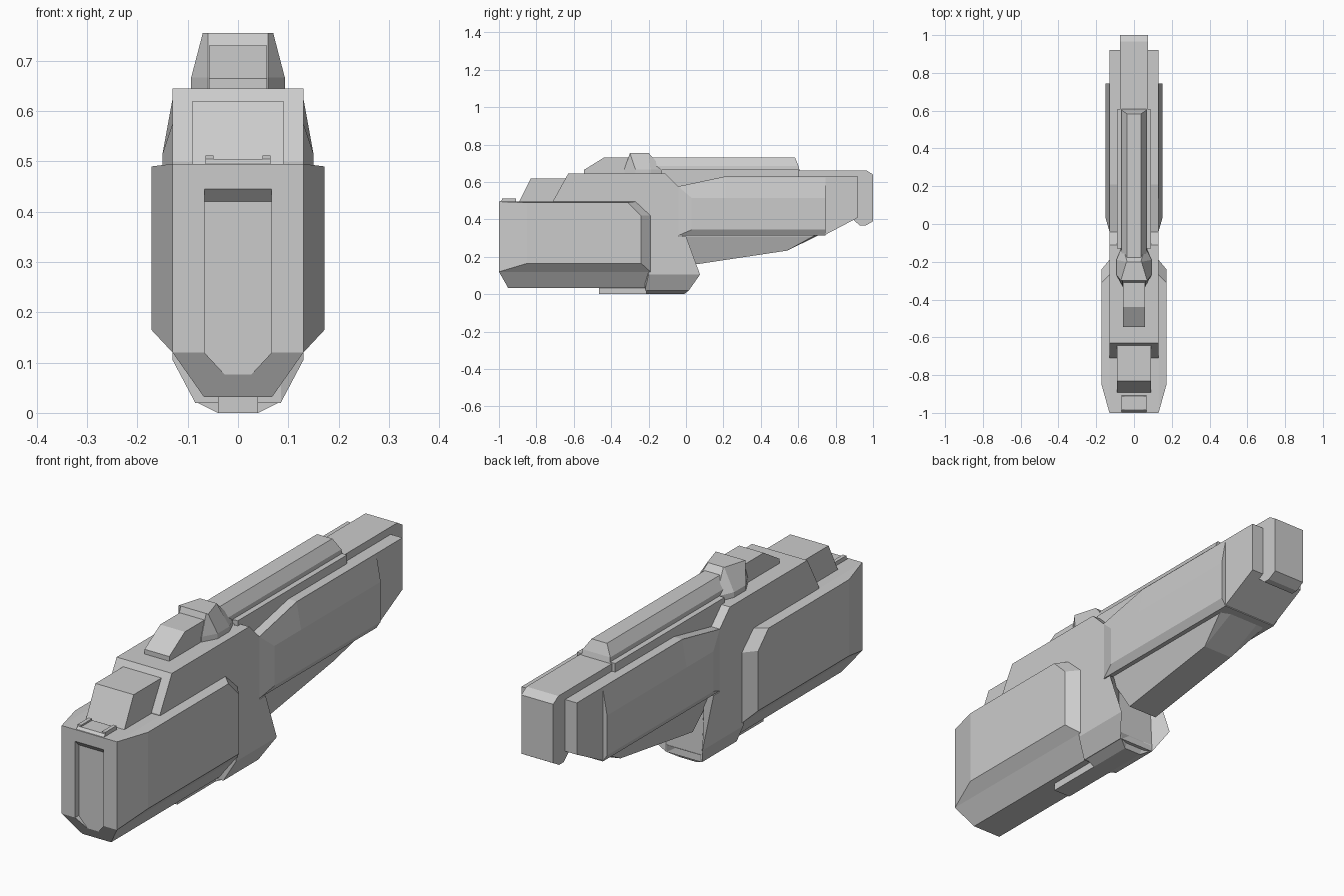
import bpy, bmesh


def skin(name, rings):
    """Flat-faced solid through rings that share a point count."""
    bm = bmesh.new()
    vs = [[bm.verts.new(p) for p in r] for r in rings]
    n = len(vs[0])
    for a, b in zip(vs, vs[1:]):
        for i in range(n):
            j = (i + 1) % n
            bm.faces.new((a[i], a[j], b[j], b[i]))
    bm.faces.new(vs[0])
    bm.faces.new(vs[-1])
    bmesh.ops.remove_doubles(bm, verts=bm.verts, dist=0.0005)
    bmesh.ops.recalc_face_normals(bm, faces=bm.faces)
    me = bpy.data.meshes.new(name)
    bm.to_mesh(me)
    bm.free()
    ob = bpy.data.objects.new(name, me)
    bpy.context.collection.objects.link(ob)
    return ob


def sides(name, *sections):
    """Side profiles (y, z) at half-widths from outside in, mirrored in x."""
    right = [[(x, y, z) for y, z in pts] for x, pts in sections]
    left = [[(-x, y, z) for x, y, z in r] for r in reversed(right)]
    return skin(name, right + left)


def box(name, hx, y0, y1, z0, z1):
    return sides(name, (hx, [(y0, z0), (y1, z0), (y1, z1), (y0, z1)]))


def levels(name, *sections):
    """Half outlines (x, y) at given heights, mirrored in x."""
    return skin(name, [[(x, y, z) for x, y in h] + [(-x, y, z) for x, y in reversed(h)]
                       for z, h in sections])


# Wide faceted rear housing
housing = sides(
    "rear_housing",
    (0.172, [(-0.85, 0.49), (-0.31, 0.49), (-0.24, 0.42), (-0.24, 0.165), (-0.85, 0.165), (-0.85, 0.165)]),
    (0.13, [(-1, 0.495), (-0.27, 0.495), (-0.19, 0.42), (-0.19, 0.12), (-1, 0.12), (-1, 0.12)]),
    (0.068, [(-1, 0.495), (-0.27, 0.495), (-0.19, 0.42), (-0.2, 0.032), (-0.95, 0.032), (-1, 0.12)]))

# Recess in the front end
outline = [(0.067, 0.12), (0.025, 0.075)]
rings = []
for y, top in ((-1.02, 0.465), (-0.975, 0.42)):
    half = [(0.067, top)] + outline
    rings.append([(x, y, z) for x, z in half] + [(-x, y, z) for x, z in reversed(half)])
cutter = skin("recess_cutter", rings)
cutter.hide_render = True
cutter.hide_viewport = True
cut = housing.modifiers.new("recess", "BOOLEAN")
cut.operation = "DIFFERENCE"
cut.solver = "EXACT"
cut.object = cutter

# Latch above the recess
sides("front_latch", (0.065, [(-1, 0.47), (-1, 0.49), (-0.985, 0.505), (-0.91, 0.505), (-0.9, 0.47)]))
for s in (-1, 1):
    ob = box("latch_lug", 0.008, -0.985, -0.91, 0.48, 0.512)
    ob.location.x = s * 0.057

# Central body with chamfered chin
upper = [(-0.71, 0.3), (-0.71, 0.5), (-0.63, 0.645), (-0.11, 0.645), (-0.04, 0.575),
         (-0.04, 0.31), (0, 0.31)]
sides("central_body",
      (0.13, upper + [(0.075, 0.105), (-0.2, 0.105), (-0.2, 0.3)]),
      (0.085, upper + [(0.015, 0.02), (-0.22, 0.02), (-0.22, 0.3)]))
sides("bottom_plate",
      (0.08, [(-0.21, 0.05), (-0.21, 0.02), (0.015, 0.02), (0.015, 0.05)]),
      (0.04, [(-0.21, 0.05), (-0.21, 0), (-0.01, 0), (0.015, 0.05)]))
box("bottom_rail", 0.04, -0.465, -0.2, 0, 0.05)

# Stepped block behind the body top
sides("rear_hump", (0.09, [(-0.9, 0.48), (-0.83, 0.62), (-0.6, 0.62), (-0.6, 0.48)]))

# Barrel: shell, side panels, core with muzzle
sides("barrel_shell", (0.13, [(-0.05, 0.575), (0.21, 0.63), (0.92, 0.63), (0.92, 0.41),
                              (0.745, 0.318), (-0.05, 0.318)]))
sides("barrel_side_panels",
      (0.15, [(0.03, 0.515), (0.21, 0.515), (0.745, 0.515), (0.745, 0.345), (0.03, 0.345)]),
      (0.13, [(-0.04, 0.575), (0.21, 0.625), (0.745, 0.625), (0.745, 0.314), (-0.04, 0.314)]))
sides("barrel_core",
      (0.075, [(-0.15, 0.5), (-0.15, 0.64), (-0.1, 0.662), (0.965, 0.662), (1, 0.64), (1, 0.39),
               (0.96, 0.367), (0.93, 0.367), (0.87, 0.42)]))

# Underside wedge between chin and barrel
sides("under_wedge",
      (0.11, [(-0.02, 0.33), (-0.02, 0.31), (0.68, 0.31), (0.74, 0.33)]),
      (0.07, [(-0.02, 0.33), (0.055, 0.16), (0.54, 0.233), (0.74, 0.33)]))

# Top rail on its base
box("rail_base", 0.09, -0.13, 0.605, 0.56, 0.667)
levels("top_rail",
       (0.66, [(0.067, -0.2), (0.067, 0.608)]),
       (0.685, [(0.065, -0.2), (0.065, 0.602)]),
       (0.73, [(0.036, -0.2), (0.036, 0.583)]))

# Sight and its ramp
levels("sight_block",
       (0.64, [(0.06, -0.33), (0.093, -0.27), (0.093, -0.19), (0.06, -0.11)]),
       (0.667, [(0.06, -0.33), (0.093, -0.27), (0.093, -0.19), (0.06, -0.12)]),
       (0.755, [(0.06, -0.3), (0.07, -0.3), (0.04, -0.2), (0.036, -0.2)]))
sides("sight_ramp", (0.058, [(-0.545, 0.64), (-0.545, 0.665), (-0.44, 0.73), (-0.28, 0.73), (-0.28, 0.64)]))
